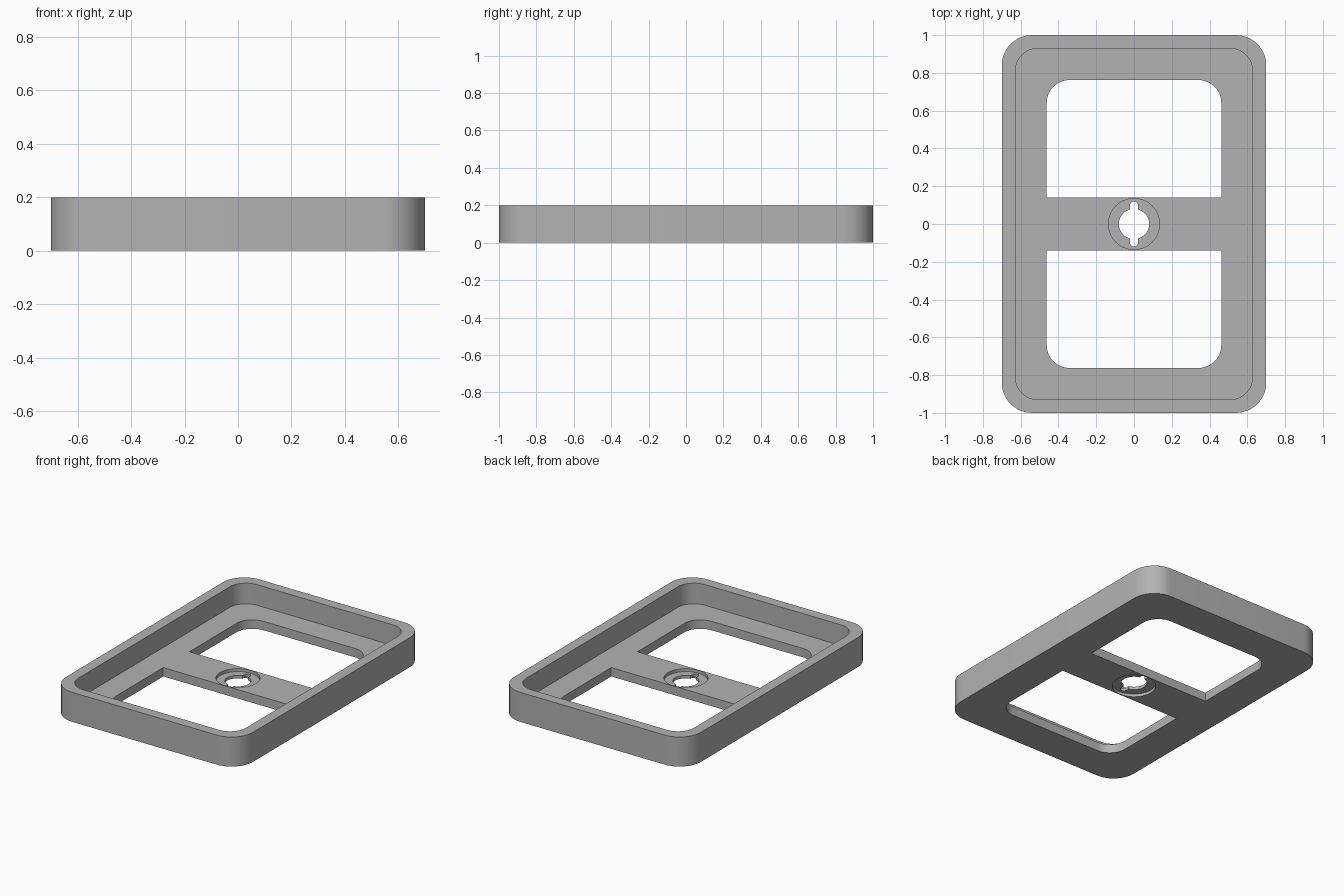
import bpy
import bmesh
from math import sin, cos, pi, radians

cube = bpy.data.objects.get("Cube")
if cube:
    bpy.data.objects.remove(cube, do_unlink=True)

HEIGHT, FLOOR = 0.2, 0.06
RECESS = 0.02

grey = bpy.data.materials.new("plain grey")
grey.use_nodes = True
colour = (0.45, 0.45, 0.45, 1)
grey.diffuse_color = colour
grey.node_tree.nodes["Principled BSDF"].inputs["Base Color"].default_value = colour


def arc(cx, cy, r, start, end, steps):
    return [(cx + r * cos(start + (end - start) * i / steps),
             cy + r * sin(start + (end - start) * i / steps)) for i in range(steps + 1)]


def rounded_rect(x, y, r):
    corners = [(1, 1), (-1, 1), (-1, -1), (1, -1)]
    return [p for k, (sx, sy) in enumerate(corners)
            for p in arc(sx * (x - r), sy * (y - r), r, k * pi / 2, (k + 1) * pi / 2, 12)]


def circle(r):
    return arc(0, 0, r, 0, 2 * pi, 64)[:-1]


def prism(name, outline, z0, z1):
    bm = bmesh.new()
    face = bm.faces.new([bm.verts.new((x, y, z0)) for x, y in outline])
    top = bmesh.ops.extrude_face_region(bm, geom=[face])["geom"]
    bmesh.ops.translate(bm, vec=(0, 0, z1 - z0),
                        verts=[v for v in top if isinstance(v, bmesh.types.BMVert)])
    bmesh.ops.recalc_face_normals(bm, faces=bm.faces)
    mesh = bpy.data.meshes.new(name)
    bm.to_mesh(mesh)
    bm.free()
    mesh.materials.append(grey)
    obj = bpy.data.objects.new(name, mesh)
    bpy.context.collection.objects.link(obj)
    return obj


def cut(body, outline, z0, z1):
    cutter = prism("cutter", outline, z0, z1)
    cutter.hide_render = True
    mod = body.modifiers.new("cut", "BOOLEAN")
    mod.operation, mod.solver, mod.object = "DIFFERENCE", "EXACT", cutter
    bpy.context.view_layer.objects.active = body
    bpy.ops.object.modifier_apply(modifier=mod.name)
    bpy.data.objects.remove(cutter, do_unlink=True)


# Rounded block hollowed into a shallow tray
tray = prism("tray_frame", rounded_rect(0.7, 1.0, 0.16), 0, HEIGHT)
cut(tray, rounded_rect(0.628, 0.93, 0.12), FLOOR, HEIGHT + 0.1)

# Two windows, rounded only on the side away from the crossbar
wx, wy, bar, wr = 0.462, 0.762, 0.14, 0.12
for s in (1, -1):
    window = [(-wx, bar), (wx, bar)]
    window += arc(wx - wr, wy - wr, wr, 0, pi / 2, 12)
    window += arc(wr - wx, wy - wr, wr, pi / 2, pi, 12)
    cut(tray, [(s * x, s * y) for x, y in window], -0.1, FLOOR + 0.05)

# Round recesses above and below the hub
cut(tray, circle(0.135), FLOOR - RECESS, FLOOR + 0.05)
cut(tray, circle(0.135), -0.1, RECESS)

# Keyhole: round hole with two round-ended slots, drawn as one outline
hole, half, tip = 0.08, 0.021, 0.12
a = math_angle = pi / 2 - half / hole
keyhole = []
for s in (1, -1):
    side = arc(0, 0, hole, -a, a, 24) + arc(0, tip - half, half, 0, pi, 10)
    keyhole += [(s * x, s * y) for x, y in side]
cut(tray, keyhole, -0.1, FLOOR + 0.05)

# Smooth corners, crisp edges
bpy.ops.object.select_all(action="DESELECT")
tray.select_set(True)
bpy.context.view_layer.objects.active = tray
bpy.ops.object.shade_smooth_by_angle(angle=radians(30))
